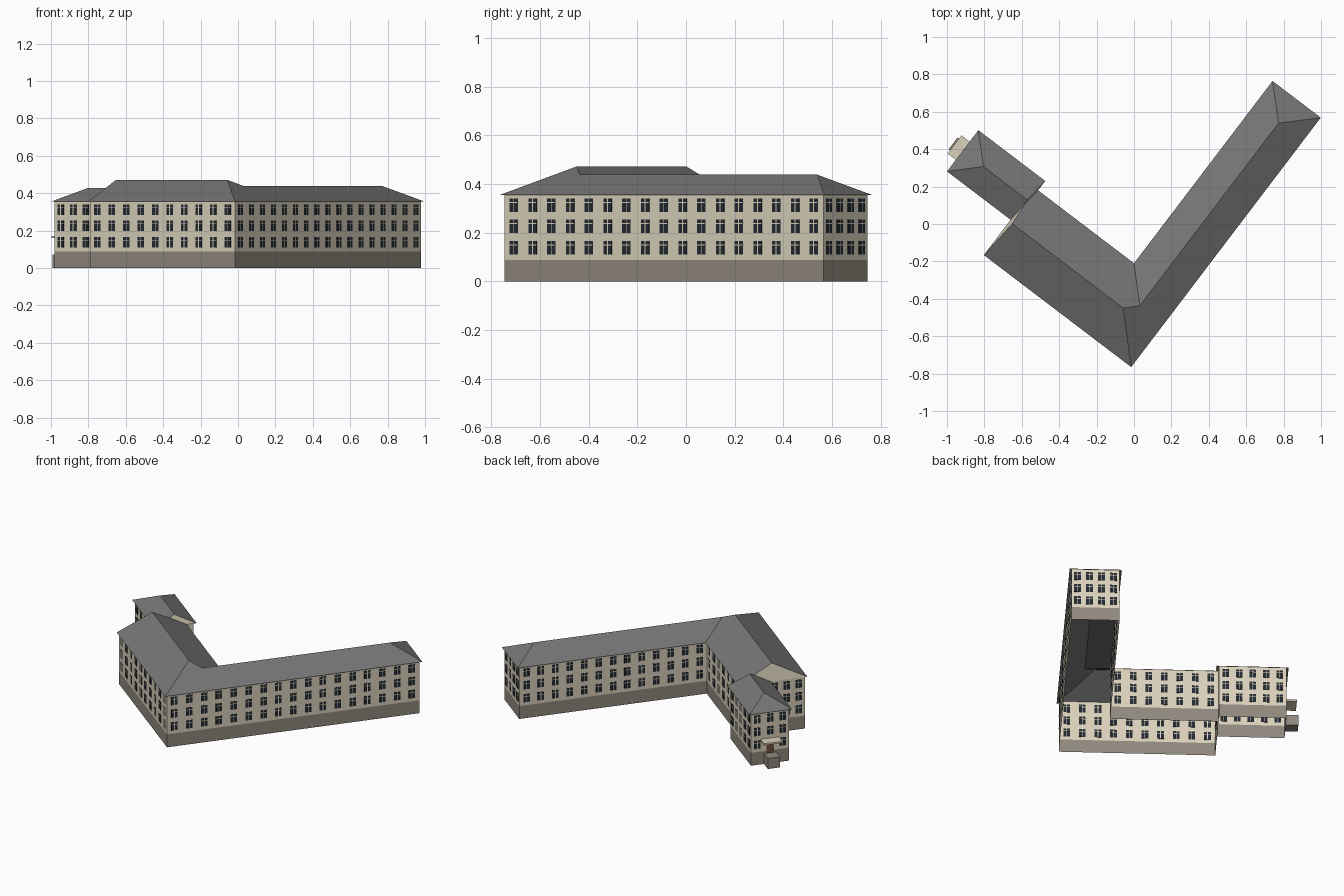
import bpy, bmesh
from mathutils import Vector, Matrix

if "Cube" in bpy.data.objects:
    bpy.data.objects.remove(bpy.data.objects["Cube"])

# Building axes: U runs along the long wing, V along the short wing
O = Vector((-0.015, -0.765, 0))
U = Vector((0.605, 0.796, 0)).normalized()
V = Vector((-U.y, U.x, 0))
Z = Vector((0, 0, 1))


def P(u, v, z=0):
    return O + U * u + V * v + Z * z


def mat(name, rgb):
    m = bpy.data.materials.new(name)
    m.diffuse_color = (*rgb, 1)
    m.use_nodes = True
    m.node_tree.nodes["Principled BSDF"].inputs["Base Color"].default_value = m.diffuse_color
    return m


ROOF = mat("slate", (0.18, 0.18, 0.18))
WALL = mat("plaster", (0.70, 0.64, 0.50))
BASE = mat("stone", (0.28, 0.25, 0.21))
GLASS = mat("glass", (0.015, 0.022, 0.03))
DOOR = mat("wood", (0.16, 0.08, 0.04))


def finish(bm, name, material):
    bmesh.ops.recalc_face_normals(bm, faces=bm.faces)
    me = bpy.data.meshes.new(name)
    bm.to_mesh(me)
    bm.free()
    me.materials.append(material)
    ob = bpy.data.objects.new(name, me)
    bpy.context.collection.objects.link(ob)
    return ob


def wall_strip(name, pts, z0, z1, material, closed):
    bm = bmesh.new()
    lo = [bm.verts.new(P(u, v, z0)) for u, v in pts]
    hi = [bm.verts.new(P(u, v, z1)) for u, v in pts]
    n = len(pts)
    for i in range(n if closed else n - 1):
        j = (i + 1) % n
        bm.faces.new((lo[i], lo[j], hi[j], hi[i]))
    # strips run counter-clockwise, so faces already point outwards
    me = bpy.data.meshes.new(name)
    bm.to_mesh(me)
    bm.free()
    me.materials.append(material)
    bpy.context.collection.objects.link(bpy.data.objects.new(name, me))


def add_box(bm, centre, along, size):
    # size = (length along the wall, thickness, height)
    across = Z.cross(along)
    m = Matrix((along * size[0], across * size[1], Z * size[2])).transposed().to_4x4()
    bmesh.ops.create_cube(bm, size=1, matrix=Matrix.Translation(centre) @ m)


def block(name, u0, u1, v0, v1, z0, z1, material):
    bm = bmesh.new()
    add_box(bm, P((u0 + u1) / 2, (v0 + v1) / 2, (z0 + z1) / 2), U,
            (u1 - u0, v1 - v0, z1 - z0))
    finish(bm, name, material)


def roof(name, pts, faces, gables):
    bm = bmesh.new()
    vs = [bm.verts.new(P(*p)) for p in pts]
    for f in faces + gables:
        bm.faces.new([vs[i] for i in f])
    bmesh.ops.recalc_face_normals(bm, faces=bm.faces)
    bm.faces.ensure_lookup_table()
    for i in range(len(faces), len(bm.faces)):
        bm.faces[i].material_index = 1
    ob = finish(bm, name, ROOF)
    ob.data.materials.append(WALL)


# Walls: stone plinth below, plaster above
PLINTH, TOP = 0.088, 0.361
main = [(0.015, 0.013), (1.66, 0.013), (1.66, 0.311), (0.438, 0.311),
        (0.438, 0.985), (0.015, 0.985)]
annex = [(0.438, 0.985), (0.50, 0.985), (0.50, 1.404), (0.251, 1.404), (0.251, 0.985)]
for name, pts, closed in (("main_wings", main, True), ("annex", annex, False)):
    wall_strip(name + "_plinth", pts, 0, PLINTH, BASE, closed)
    wall_strip(name + "_walls", pts, PLINTH, TOP, WALL, closed)

# Roofs: hipped L-shaped main roof and lower annex roof
E, R1, R2, R3 = 0.355, 0.472, 0.438, 0.427
roof("main_roof",
     [(0, 0, E), (1.675, 0, E), (1.675, 0.324, E), (0.451, 0.324, E),
      (0.451, 0.99, E), (0, 0.99, E), (0.2255, 0.97, R1), (0.2255, 0.2255, R1),
      (0.289, 0.162, R2), (1.515, 0.162, R2)],
     [(0, 7, 6, 5), (0, 1, 9, 8, 7), (1, 2, 9), (2, 3, 8, 9), (3, 4, 6, 7, 8)],
     [(4, 5, 6)])
roof("annex_roof",
     [(0.237, 0.968, E), (0.514, 0.968, E), (0.514, 1.417, E), (0.237, 1.417, E),
      (0.3755, 0.985, R3), (0.3755, 1.278, R3)],
     [(1, 2, 5, 4), (2, 3, 5), (3, 0, 4, 5)],
     [(0, 1, 4)])

# Windows: three floors of panes with light glazing bars
W, H = 0.042, 0.056
rows = [0.138, 0.226, 0.312]
glass, bars = bmesh.new(), bmesh.new()
runs = [(main[0], main[1], 17), (main[1], main[2], 4), (main[2], main[3], 13),
        (main[3], main[4], 7), ((0.251, 0.985), main[5], 3), (main[5], main[0], 10),
        (annex[1], annex[2], 5), (annex[2], annex[3], 3), (annex[3], annex[4], 5)]
for a, b, n in runs:
    pa, pb = P(*a), P(*b)
    along = (pb - pa).normalized()
    for i in range(n):
        for z in rows:
            c = pa.lerp(pb, (i + 0.5) / n) + Z * z
            if a == annex[2] and i == 1 and z == rows[0]:
                continue  # the porch door takes this place
            add_box(glass, c, along, (W, 0.003, H))
            add_box(bars, c, along, (0.004, 0.005, H))
            add_box(bars, c + Z * 0.011, along, (W, 0.005, 0.004))
finish(glass, "window_panes", GLASS)
finish(bars, "window_bars", WALL)

# Entrance porch on the annex end
block("porch_steps", 0.335, 0.415, 1.404, 1.482, 0, 0.072, BASE)
block("entrance_door", 0.35, 0.40, 1.402, 1.408, 0.072, 0.155, DOOR)
block("porch_canopy", 0.315, 0.437, 1.404, 1.472, 0.16, 0.172, WALL)
